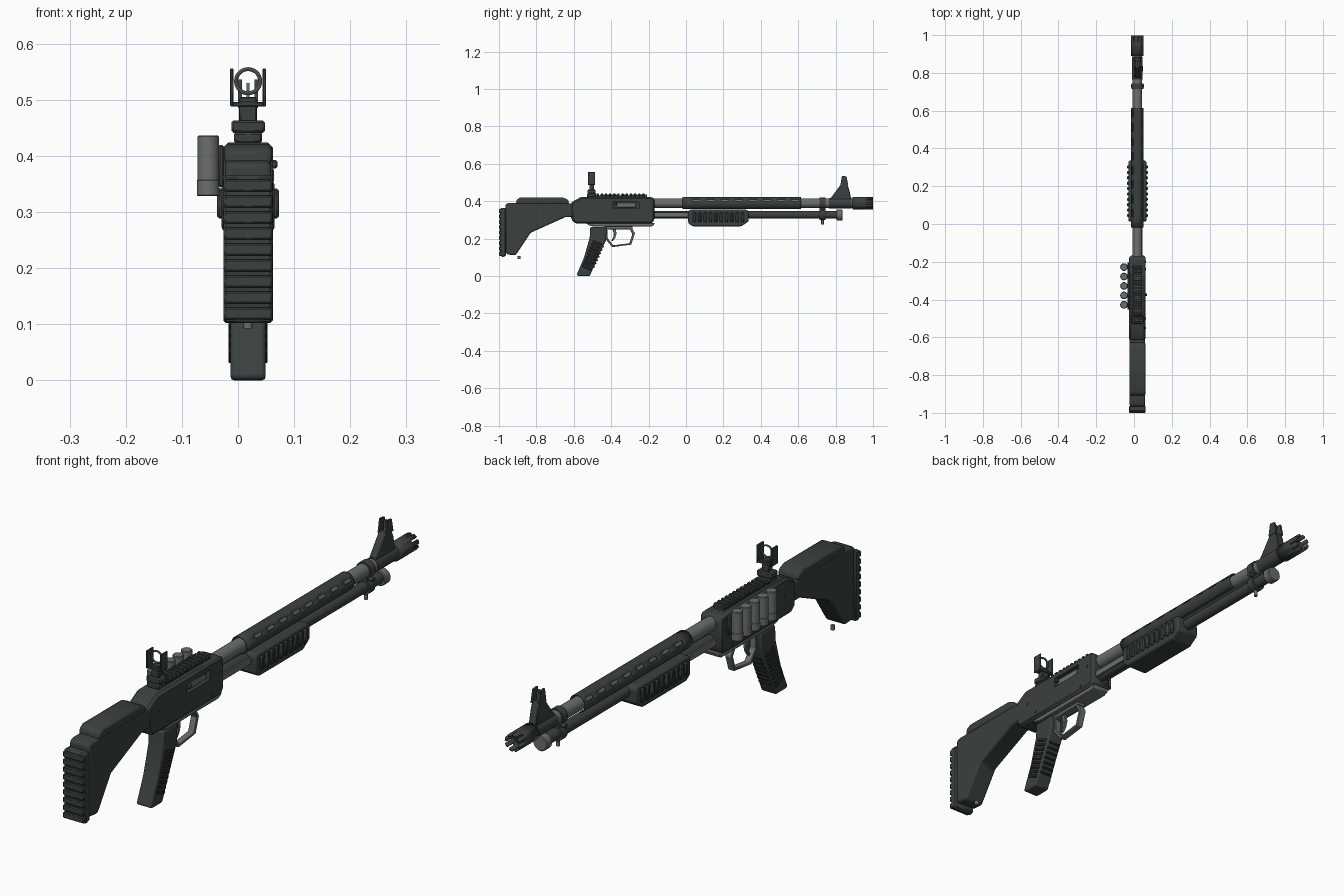
import bpy, bmesh, math
from mathutils import Vector, Matrix

if "Cube" in bpy.data.objects:
    bpy.data.objects.remove(bpy.data.objects["Cube"])

XC = 0.018  # centre plane of the gun; shells hang off the -x side


def material(name, c):
    m = bpy.data.materials.new(name)
    m.diffuse_color = (*c, 1)
    m.use_nodes = True
    m.node_tree.nodes["Principled BSDF"].inputs["Base Color"].default_value = m.diffuse_color
    return m


DARK = material("dark_polymer", (0.043, 0.052, 0.050))
BLACK = material("black_rubber", (0.026, 0.031, 0.031))
STEEL = material("grey_steel", (0.15, 0.157, 0.153))


def finish(name, bm, mat, bevel=0, seg=1):
    bmesh.ops.recalc_face_normals(bm, faces=bm.faces)
    me = bpy.data.meshes.new(name)
    bm.to_mesh(me)
    bm.free()
    me.materials.append(mat)
    ob = bpy.data.objects.new(name, me)
    ob.location.x = XC
    bpy.context.collection.objects.link(ob)
    if bevel:
        b = ob.modifiers.new("bevel", 'BEVEL')
        b.width, b.segments, b.limit_method = bevel, seg, 'ANGLE'
    return ob


def prism(name, pts, hw, mat, bevel=0, seg=1, x=0):
    """Side profile of (y, z) points, extruded across x by +-hw."""
    bm = bmesh.new()
    f = bm.faces.new([bm.verts.new((x - hw, y, z)) for y, z in pts])
    r = bmesh.ops.extrude_face_region(bm, geom=[f])
    bmesh.ops.translate(bm, vec=(2 * hw, 0, 0), verts=[v for v in r['geom'] if isinstance(v, bmesh.types.BMVert)])
    return finish(name, bm, mat, bevel, seg)


def boxes(name, items, mat, bevel=0, rot=None):
    """Several boxes (centre, size) in one object."""
    bm = bmesh.new()
    for c, s in items:
        M = Matrix.Translation(c) @ (rot or Matrix()) @ Matrix.Diagonal((*s, 1))
        bmesh.ops.create_cube(bm, size=1, matrix=M)
    return finish(name, bm, mat, bevel)


def cyls(name, items, mat, n=24, bevel=0):
    """Several cylinders (start, end, radius) in one object."""
    bm = bmesh.new()
    for a, b, r in items:
        a, b = Vector(a), Vector(b)
        q = (b - a).to_track_quat('Z', 'Y').to_matrix().to_4x4()
        bmesh.ops.create_cone(bm, cap_ends=True, segments=n, radius1=r, radius2=r, depth=(b - a).length,
                              matrix=Matrix.Translation((a + b) / 2) @ q)
    return finish(name, bm, mat, bevel)


def shell(name, r, z, angles, ys, skip, thick, mat):
    """Curved sheet round the y axis with skipped cells, thickened inwards."""
    bm = bmesh.new()
    g = [[bm.verts.new((r * math.cos(math.radians(a)), y, z + r * math.sin(math.radians(a)))) for a in angles] for y in ys]
    for j in range(len(ys) - 1):
        for i in range(len(angles) - 1):
            if not skip(i, j):
                bm.faces.new((g[j][i], g[j][i + 1], g[j + 1][i + 1], g[j + 1][i]))
    bmesh.ops.remove_doubles(bm, verts=bm.verts, dist=1e-5)
    ob = finish(name, bm, mat)
    s = ob.modifiers.new("thickness", 'SOLIDIFY')
    s.thickness = thick
    s.offset = 0
    return ob


# Stock, comb and ribbed butt pad
prism("stock", [(-.965, .385), (-.945, .392), (-.64, .392), (-.60, .385), (-.60, .315), (-.645, .315), (-.83, .232),
                (-.91, .112), (-.955, .115), (-.965, .13)], .041, DARK, .008, 2)
prism("stock_comb", [(-.91, .385), (-.905, .41), (-.885, .421), (-.66, .421), (-.63, .408), (-.625, .385)], .043, DARK, .008, 2)
prism("butt_pad", [(-.962, .365), (-.992, .365), (-.994, .35), (-.994, .12), (-.985, .10), (-.962, .108)], .044, DARK, .005)
boxes("butt_pad_ribs", [((0, -.990, .119 + i * .0285), (.087, .02, .022)) for i in range(9)], DARK, .003)
cyls("stock_sling_stud", [((0, -.893, .092), (0, -.893, .108), .008)], STEEL, 12)

# Receiver with ejection port
rec = prism("receiver", [(-.617, .392), (-.56, .424), (-.18, .424), (-.168, .41), (-.168, .30), (-.185, .28), (-.59, .28),
                         (-.613, .30)], .044, DARK, .012)
cut = boxes("port_cutter", [((.045, -.32, .381), (.04, .14, .036))], DARK)
cut.hide_render = True
cut.hide_viewport = True
bo = rec.modifiers.new("port", 'BOOLEAN')
bo.object, bo.operation = cut, 'DIFFERENCE'
boxes("bolt", [((.030, -.325, .380), (.014, .118, .026))], STEEL, .003)
boxes("bolt_handle", [((.044, -.375, .385), (.016, .014, .016))], DARK, .003)
cyls("receiver_pins", [((-.0455, y, z), (.0465, y, z), .006) for y, z in ((-.50, .305), (-.24, .30), (-.55, .36), (-.20, .37))], DARK, 12)
prism("trigger_plate", [(-.54, .285), (-.168, .285), (-.172, .272), (-.19, .264), (-.49, .264), (-.52, .272)], .034, STEEL, .003)

# Top rail
boxes("rail_base", [((0, -.35, .427), (.044, .262, .010))], DARK)
boxes("rail_teeth", [((0, -.472 + i * .0222, .435), (.05, .013, .012)) for i in range(12)], DARK, .002)

# Rear aperture sight
boxes("rear_sight_mount", [((0, -.505, .432), (.05, .05, .02)), ((0, -.505, .452), (.06, .044, .022))], DARK, .004)
boxes("rear_sight_post", [((0, -.505, .482), (.03, .024, .046))], DARK, .002)
boxes("rear_sight_wings", [((s * .029, -.505, .522), (.006, .038, .068)) for s in (-1, 1)]
      + [((0, -.505, .492), (.06, .03, .008))], DARK, .0015)
bpy.ops.mesh.primitive_torus_add(major_segments=28, minor_segments=8, major_radius=.0215, minor_radius=.0035,
                                 location=(XC, -.505, .533), rotation=(math.pi / 2, 0, 0))
ring = bpy.context.object
ring.name = "rear_sight_ring"
ring.data.materials.append(STEEL)

# Pistol grip with side panels and finger ribs
prism("pistol_grip", [(-.512, .262), (-.515, .205), (-.545, .10), (-.585, .006), (-.575, 0), (-.515, 0), (-.468, .105),
                      (-.428, .19), (-.424, .262)], .031, DARK, .008, 2)
tilt = Matrix.Rotation(math.radians(-23), 4, 'X')
boxes("grip_panels", [((s * .031, -.507 + (z - .10) * .42, z), (.008, .052, .011))
                      for s in (-1, 1) for z in [.045 + i * .0165 for i in range(9)]], BLACK, .002, tilt)
boxes("grip_front_ribs", [((0, -.468 + (z - .105) * .44, z), (.05, .012, .008))
                          for z in [.05 + i * .018 for i in range(7)]], BLACK, .002, tilt)

# Trigger guard loop and trigger
outer = [(-.435, .258), (-.29, .258), (-.273, .228), (-.293, .168), (-.395, .155), (-.432, .2)]
cy, cz = -.354, .212
bm = bmesh.new()
rings = [[bm.verts.new((x, cy + (y - cy) * k, cz + (z - cz) * k)) for y, z in outer]
         for x, k in ((-.013, 1), (.013, 1), (.013, .83), (-.013, .83))]
for a in range(4):
    for i in range(6):
        b, j = (a + 1) % 4, (i + 1) % 6
        bm.faces.new((rings[a][i], rings[a][j], rings[b][j], rings[b][i]))
finish("trigger_guard", bm, STEEL, .002)
boxes("trigger_guard_mount", [((0, -.36, .26), (.03, .15, .012))], STEEL)
prism("trigger", [(-.398, .262), (-.375, .262), (-.372, .225), (-.378, .205), (-.392, .186), (-.399, .190), (-.388, .21),
                  (-.386, .228)], .006, STEEL, .0015)

# Barrel, magazine tube and action bars
cyls("barrel", [((0, -.175, .39), (0, .93, .39), .0255)], STEEL, 32)
cyls("magazine_tube", [((0, -.175, .328), (0, .82, .328), .021)], DARK, 28)
cyls("magazine_cap", [((0, .805, .326), (0, .838, .326), .029)], STEEL, 28, .003)
boxes("action_bars", [((s * .024, -.07, .328), (.006, .21, .022)) for s in (-1, 1)], STEEL)

# Vented heat shield over the barrel
ys = [-.018]
for i in range(8):
    ys += [.036 + i * .0755, .036 + i * .0755 + .04]
ys.append(.615)
angles = [-70, -50, -30, -10, 5, 19, 43, 60, 80, 100, 120, 137, 161, 175, 190, 210, 230, 250]
shell("heat_shield", .0315, .39, angles, ys, lambda i, j: i in (5, 11) and j % 2 == 1, .004, DARK)

# Pump fore-end with vertical ribs
prism("pump_forend", [(.012, .345), (.02, .355), (.325, .355), (.335, .345), (.335, .293), (.295, .266), (.035, .266),
                      (.012, .283)], .047, DARK, .01, 2)
boxes("pump_ribs", [((s * .047, .045 + i * .0285, .315), (.016, .017, .054)) for s in (-1, 1) for i in range(10)], DARK, .004)

# Barrel band with sling stud
boxes("barrel_band", [((0, .73, .357), (.03, .03, .07))], DARK, .003)
cyls("band_rings", [((0, .715, .39), (0, .745, .39), .031), ((0, .715, .328), (0, .745, .328), .029)], DARK)
cyls("band_screw", [((-.034, .73, .359), (.034, .73, .359), .008)], DARK, 12)
cyls("band_sling_stud", [((0, .73, .277), (0, .73, .302), .007)], STEEL, 12)

# Front sight tower: ramp, wings and blade
prism("front_sight_base", [(.765, .405), (.885, .405), (.872, .465), (.862, .49), (.828, .49)], .016, DARK, .003)
for s, n in ((-1, "left"), (1, "right")):
    prism("front_sight_wing_" + n, [(.825, .485), (.868, .485), (.858, .533), (.834, .536)], .0035, DARK, 0, 1, s * .0145)
boxes("front_sight_blade", [((0, .845, .505), (.005, .012, .05))], STEEL)
cyls("front_sight_collar", [((0, .765, .39), (0, .885, .39), .0275)], DARK)

# Crowned muzzle brake
full = [i * 15 for i in range(25)]
shell("muzzle_brake", .0285, .39, full, [.89, .965, .999], lambda i, j: j == 1 and i % 3 == 2, .009, DARK)
cyls("muzzle_bore", [((0, .925, .39), (0, .955, .39), .0245)], BLACK)

# Side carrier with five shells
boxes("shell_carrier", [((-.048, -.328, .382), (.010, .25, .075))], DARK, .003)
sy = [-.228 - .05 * i for i in range(5)]
cyls("shell_bodies", [((-.071, y, .35), (-.071, y, .436), .0195) for y in sy], STEEL, 20, .002)
cyls("shell_bases", [((-.071, y, .328), (-.071, y, .358), .0203) for y in sy], STEEL, 20, .002)

# Smooth rounded surfaces, keep hard edges
for ob in bpy.data.objects:
    if not ob.hide_render:
        ob.select_set(True)
bpy.context.view_layer.objects.active = rec
bpy.ops.object.shade_smooth_by_angle(angle=math.radians(32))
